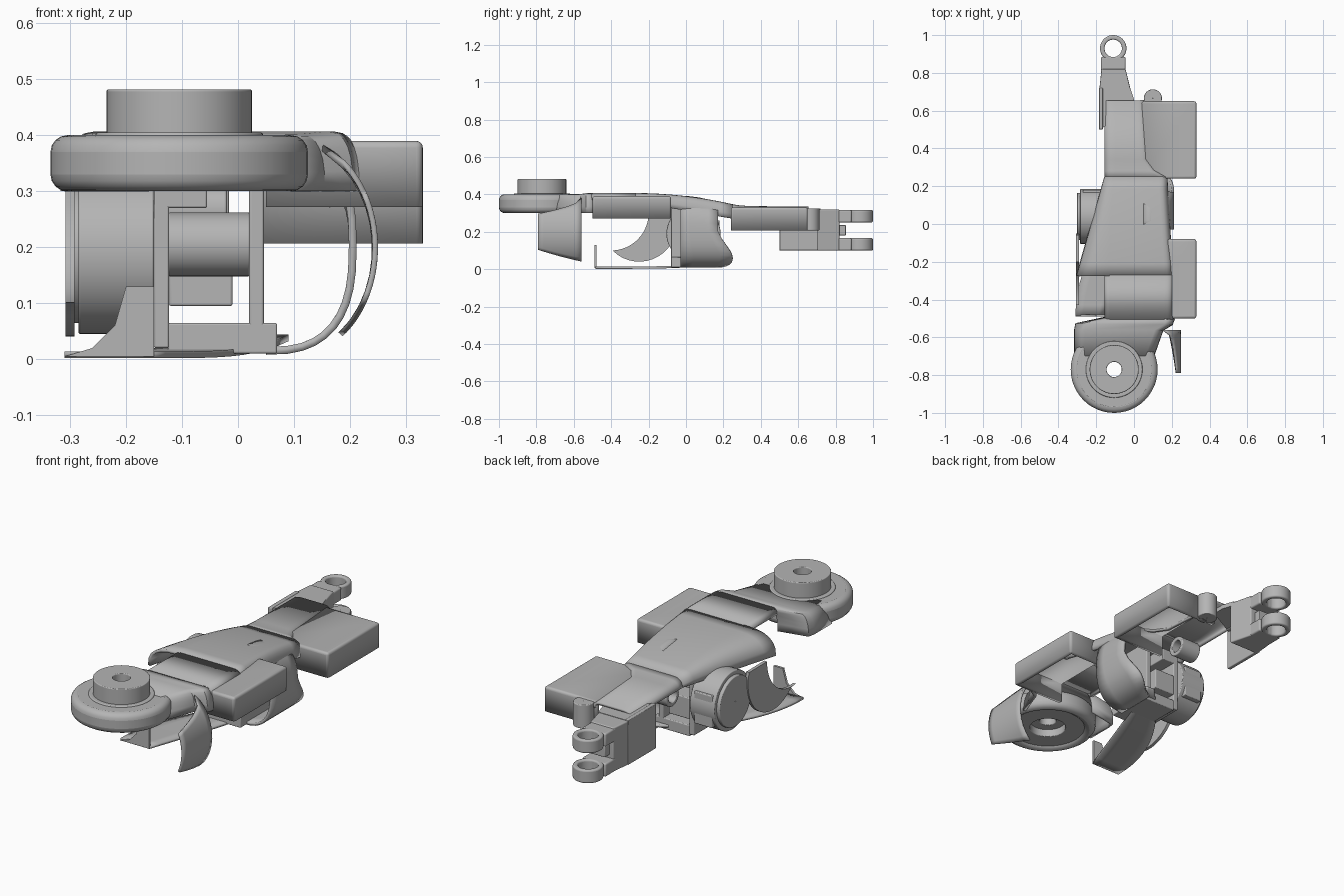
import bpy, bmesh
from math import sin, cos, pi, radians, copysign

cube = bpy.data.objects.get("Cube")
if cube:
    bpy.data.objects.remove(cube, do_unlink=True)

shade = (.46, .46, .46, 1)
grey = bpy.data.materials.new("plain grey")
grey.use_nodes = True
grey.diffuse_color = shade
grey.node_tree.nodes["Principled BSDF"].inputs["Base Color"].default_value = shade

TOP, EDGE = .4, .3          # roof height and lower rim of the skin
SKIN = .014                 # skin thickness
PIVOT = (-.105, -.77)       # centre of the front pivot
EYE = (-.11, .93)           # centre of the rear fork eyes


def mix(a, b, t):
    return a + (b - a) * t


def steps(count):
    return [i / count for i in range(count + 1)]


def squared(value, power=.75):
    return copysign(abs(value) ** power, value)


def finish(name, bm, bevel=0, shell=0, offset=0):
    bmesh.ops.recalc_face_normals(bm, faces=bm.faces)
    mesh = bpy.data.meshes.new(name)
    bm.to_mesh(mesh)
    bm.free()
    mesh.materials.append(grey)
    part = bpy.data.objects.new(name, mesh)
    bpy.context.collection.objects.link(part)
    if bevel:
        mod = part.modifiers.new("Bevel", "BEVEL")
        mod.width, mod.segments, mod.limit_method = bevel, 4, "ANGLE"
        mod.angle_limit = radians(40)
    if shell:
        mod = part.modifiers.new("Shell", "SOLIDIFY")
        mod.thickness, mod.offset = shell, offset
    bpy.ops.object.select_all(action="DESELECT")
    part.select_set(True)
    bpy.context.view_layer.objects.active = part
    bpy.ops.object.shade_smooth_by_angle(angle=radians(35))


def box(name, x, y, z, bevel=.004, hollow=0):
    # a hollow box is open below and on its inner side
    bm = bmesh.new()
    bmesh.ops.create_cube(bm, size=1)
    for v in bm.verts:
        v.co = [mix(*span, c + .5) for span, c in zip((x, y, z), v.co)]
    if hollow:
        floor = min(bm.faces, key=lambda f: f.calc_center_median().z)
        inner = min(bm.faces, key=lambda f: f.calc_center_median().x)
        bmesh.ops.delete(bm, geom=[floor, inner], context="FACES")
    finish(name, bm, bevel, hollow, -1)


def tube(name, centre, inner, outer, low, high, bevel=.004, axis="Z"):
    # ring with a square section; centre is given across the axis
    bm = bmesh.new()
    a, b = centre
    rings = []
    for t in steps(48)[:-1]:
        c, s = cos(2 * pi * t), sin(2 * pi * t)
        section = ((inner, low), (outer, low), (outer, high), (inner, high))
        flat = [(a + r * c, b + r * s, h) for r, h in section]
        if axis == "X":
            flat = [(h, p, q) for p, q, h in flat]
        rings.append([bm.verts.new(p) for p in flat])
    for near, far in zip(rings, rings[1:] + rings[:1]):
        for j in range(len(near)):
            bm.faces.new((near[j - 1], near[j], far[j], far[j - 1]))
    finish(name, bm, bevel)


def prism(name, outline, low, high, axis, bevel=0):
    # flat outline pushed along one axis
    place = {"X": lambda a, b, h: (h, a, b), "Y": lambda a, b, h: (a, h, b),
             "Z": lambda a, b, h: (a, b, h)}[axis]
    bm = bmesh.new()
    face = bm.faces.new([bm.verts.new(place(a, b, low)) for a, b in outline])
    pushed = bmesh.ops.extrude_face_region(bm, geom=[face])["geom"]
    for v in pushed:
        if isinstance(v, bmesh.types.BMVert):
            v.co["XYZ".index(axis)] = high
    finish(name, bm, bevel)


def loft(name, rows, thickness=SKIN):
    bm = bmesh.new()
    grid = [[bm.verts.new(p) for p in row] for row in rows]
    for a, b in zip(grid, grid[1:]):
        for j in range(len(a) - 1):
            bm.faces.new((a[j], a[j + 1], b[j + 1], b[j]))
    finish(name, bm, shell=thickness)


def arc(centre, radius, start, end, count=16):
    angles = [radians(mix(start, end, t)) for t in steps(count)]
    return [(centre[0] + radius * cos(a), centre[1] + radius * sin(a)) for a in angles]


def roof(y, left, right, top=TOP, edge=EDGE, far=EDGE, sweep=.05):
    # flat top that falls in a squared quarter arc at each side
    turn = [(1 - squared(cos(t * pi / 2)), squared(sin(t * pi / 2))) for t in steps(6)]
    rise = [(left + sweep * d, y, mix(edge, top, h)) for d, h in turn]
    fall = [(right - .04 * d, y, mix(far, top, h)) for d, h in turn]
    return rise + fall[::-1]


# Pivot disc: rim, web with sunken hub, and raised boss
tube("pivot_rim", PIVOT, .17, .23, EDGE, TOP, bevel=.035)
tube("pivot_web", PIVOT, .085, .2, .312, TOP)
tube("pivot_hub", PIVOT, .04, .1, .35, TOP)
tube("pivot_collar", PIVOT, .04, .15, .39, .405, bevel=.005)
tube("pivot_boss", PIVOT, .04, .13, TOP, .482)

# Upper skin: neck, deck, drooping wing and rear deck
loft("neck_skin", [roof(-.7, -.31, .1, .393), roof(-.56, -.31, .15, .395),
                   roof(-.53, -.305, .2), roof(-.5, -.16, .21)])
loft("deck_skin", [roof(y, -.15, .2, edge=.38, far=.37, sweep=.02) for y in (-.505, -.27)])
loft("wing_skin", [roof(mix(-.275, .25, t), mix(-.3, -.15, t), mix(.2, .17, t),
                        mix(TOP, .34, t * t), far=mix(.36, .27, t), sweep=mix(.16, .04, t))
                   for t in steps(8)])
loft("rear_skin", [roof(.245, -.15, .17, .34), roof(.28, -.15, .11, .335),
                   roof(.34, -.15, .07, .33), roof(.655, -.15, .05, .328)])

# Open-bottomed side housings
for name, inside, span, height in (("front_housing", .05, (-.5, -.08), (.272, .39)),
                                   ("rear_housing", .04, (.24, .65), (.207, .33))):
    box(name, (inside, .33), span, height, bevel=.012, hollow=.022)
tube("rear_peg", (.1, .665), .001, .048, .207, .325)


# Side strap: squared arc from the roof to the floor, flaring into a rear tail
def strap_row(t):
    row = []
    for u in steps(20):
        a = pi * (.5 - u)
        reach = mix(.18, .145, t * t) if a > 0 else .19
        tail = .08 * max(0, -sin(2 * a))
        row.append((.05 + .155 * squared(cos(a)), mix(-.03, .17 + tail, t),
                    .205 + reach * squared(sin(a))))
    return row


loft("side_strap", [strap_row(t) for t in steps(4)])


# Hanging fin: an arc that shortens toward the front
def fin_row(t):
    angles = [radians(mix(mix(70, 30, t ** .4), mix(-55, -30, t), u)) for u in steps(12)]
    return [(.1 + .145 * cos(a), mix(-.56, -.79, t), .2 + .19 * sin(a)) for a in angles]


loft("neck_fin", [fin_row(t) for t in steps(8)], thickness=.01)

# Lower skin with its front flange and side crescent
loft("lower_skin", [[(mix(-.31 + .35 * t * t, -.15 + .24 * t, u),
                      mix(-.485, .2, t), .008 + .03 * t ** 4)
                     for u in steps(4)] for t in steps(12)], thickness=.012)
prism("front_flange", [(-.31, .005), (-.15, .005), (-.15, .13), (-.2, .13),
                       (-.22, .06), (-.26, .02)], -.49, -.478, "Y")
prism("side_crescent", arc((-.25, .24), .2, 225, 377) + arc((-.4, EDGE), .2, 0, -98),
      -.308, -.292, "X")

# Side motor with stepped rim
motor = (.04, .19)
tube("motor_face", motor, .001, .125, -.302, -.25, axis="X")
tube("motor_body", motor, .001, .145, -.285, -.15, axis="X")
box("motor_tab", (-.27, -.17), (.11, .18), (.1, .26))

# Inner frame and cross shaft
depth = (-.08, .15)
box("frame_left", (-.15, -.123), depth, (.02, .35))
box("frame_right", (.02, .046), depth, (.01, .33))
box("frame_base", (-.125, .07), depth, (.01, .065))
box("frame_block", (-.123, -.01), (.04, .15), (.095, .2))
box("frame_top", (-.14, -.055), depth, (.27, .33))
tube("cross_shaft", (0, .205), .001, .057, -.125, .022, axis="X")
tube("rear_bush", (.29, .265), .03, .05, -.13, -.02, axis="X")

# Rear arm with side wall and forked eyes
box("arm_wall", (-.185, -.165), (.5, .72), (.1, .325))
prism("arm_block", [(-.185, .7), (-.015, .7), (-.045, .82), (-.172, .82)],
      .1, .32, "Z", bevel=.006)
prism("arm_roof", [(-.185, .5), (0, .6), (0, .66), (-.02, .72), (-.185, .72)],
      EDGE, .322, "Z")
box("fork_stop", (-.15, -.07), (.81, .855), (.18, .235))
for name, low in (("upper", .25), ("lower", .1)):
    high = low + .066
    tube(name + "_eye", EYE, .046, .07, low, high, bevel=.008)
    box(name + "_prong", (-.175, -.045), (.8, .885), (low, high), bevel=.008)
